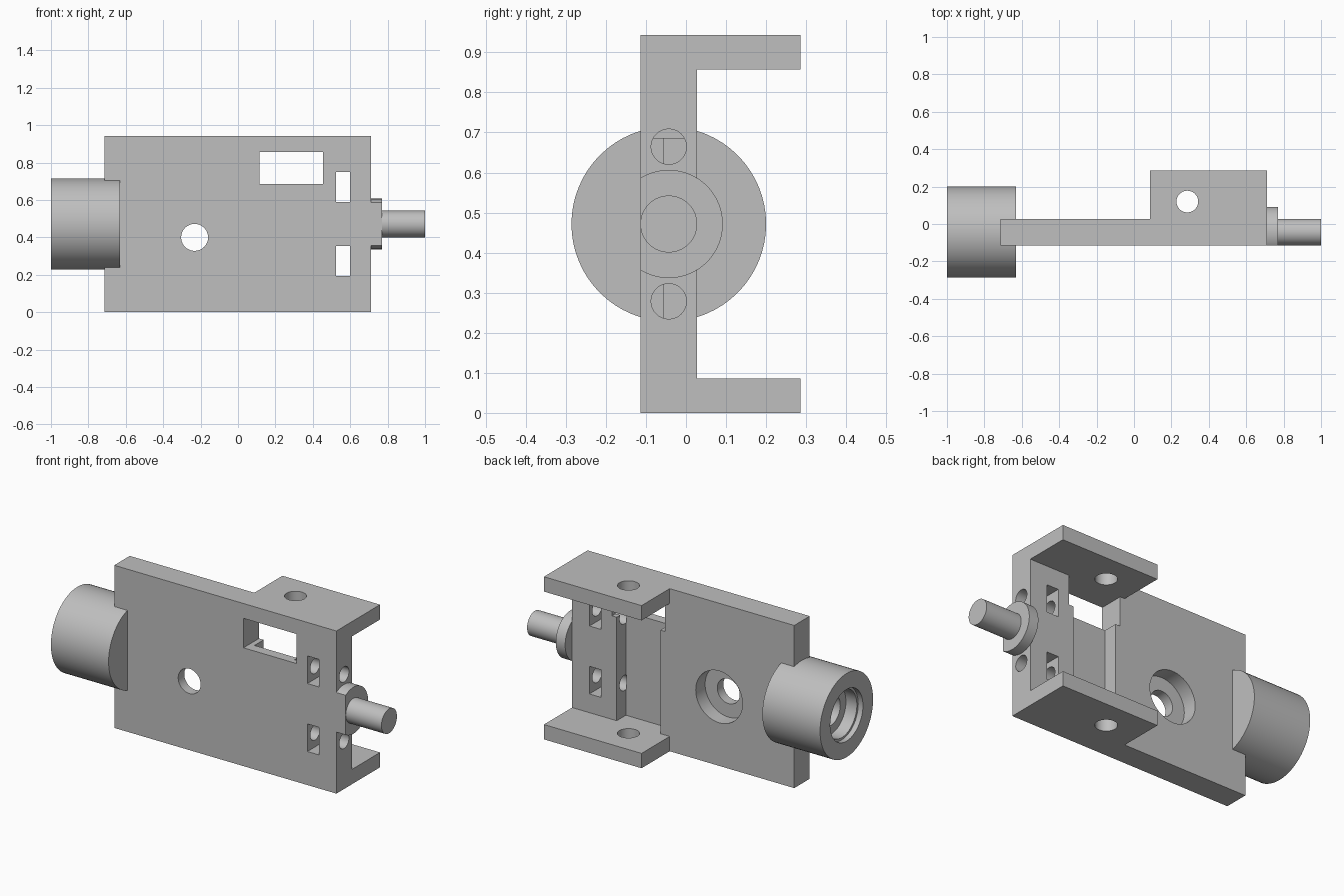
import bpy, bmesh, math
from mathutils import Matrix, Vector

default = bpy.data.objects.get("Cube")
if default:
    bpy.data.objects.remove(default, do_unlink=True)

grey = bpy.data.materials.new("plain grey")
grey.use_nodes = True
COLOUR = (0.52, 0.52, 0.52, 1)
grey.diffuse_color = COLOUR
grey.node_tree.nodes["Principled BSDF"].inputs["Base Color"].default_value = COLOUR

AXIS_Y, AXIS_Z = -0.043, 0.4715      # centre line of the shaft and housing
FRONT, BACK, RIM = -0.114, 0.028, 0.286
TOP, LIP = 0.943, 0.086
TURN = {"X": Matrix.Rotation(math.pi / 2, 4, "Y"),
        "Y": Matrix.Rotation(math.pi / 2, 4, "X"),
        "Z": Matrix.Identity(4)}


def finish(bm, name):
    bmesh.ops.recalc_face_normals(bm, faces=bm.faces)
    mesh = bpy.data.meshes.new(name)
    bm.to_mesh(mesh)
    bm.free()
    mesh.materials.append(grey)
    obj = bpy.data.objects.new(name, mesh)
    bpy.context.collection.objects.link(obj)
    return obj


def box(name, x, y, z):
    bm = bmesh.new()
    bmesh.ops.create_cube(bm, size=1)
    for v in bm.verts:
        v.co = [lo + (c + 0.5) * (hi - lo) for c, (lo, hi) in zip(v.co, (x, y, z))]
    return finish(bm, name)


def rod(name, axis, centre, radius, length):
    bm = bmesh.new()
    bmesh.ops.create_cone(bm, cap_ends=True, segments=64, radius1=radius,
                          radius2=radius, depth=length,
                          matrix=Matrix.Translation(centre) @ TURN[axis])
    return finish(bm, name)


def lathe(name, profile):
    """Revolve (x, radius) points around the shaft line."""
    bm = bmesh.new()
    verts = [bm.verts.new((x, AXIS_Y + r, AXIS_Z)) for x, r in profile]
    edges = [bm.edges.new(pair) for pair in zip(verts, verts[1:])]
    bmesh.ops.spin(bm, geom=verts + edges, cent=(0, AXIS_Y, AXIS_Z), axis=(1, 0, 0),
                   angle=math.tau, steps=64)
    bmesh.ops.remove_doubles(bm, verts=bm.verts, dist=1e-5)
    return finish(bm, name)


def combine(target, tool, operation):
    mod = target.modifiers.new("combine", "BOOLEAN")
    mod.operation, mod.solver, mod.object = operation, "EXACT", tool
    bpy.context.view_layer.objects.active = target
    bpy.ops.object.modifier_apply(modifier=mod.name)
    bpy.data.objects.remove(tool, do_unlink=True)


def smooth(obj):
    bpy.ops.object.select_all(action="DESELECT")
    obj.select_set(True)
    bpy.context.view_layer.objects.active = obj
    bpy.ops.object.shade_smooth_by_angle(angle=math.radians(30))


# Main plate with top and bottom flanges
body = box("bracket_body", (-0.714, 0.711), (FRONT, BACK), (0, TOP))
for z in ((0, LIP), (TOP - LIP, TOP)):
    combine(body, box("flange", (0.085, 0.711), (FRONT, RIM), z), "UNION")

cutters = [
    # Window through the plate and the pocket below it
    box("window", (0.115, 0.455), (-0.2, 0.2), (0.686, TOP - LIP)),
    box("pocket", (0.145, 0.425), (-0.056, 0.2), (LIP, 0.75)),
    # Counterbored mounting hole
    rod("mount_hole", "Y", (-0.232, 0, 0.4), 0.072, 0.5),
    rod("counterbore", "Y", (-0.232, 0.07, 0.4), 0.15, 0.256),
    # Vertical hole through both flanges
    rod("flange_hole", "Z", (0.285, 0.12, 0.47), 0.058, 1.2),
]
# Nut slots with a screw hole from the end face into each
for side in (-1, 1):
    z = AXIS_Z + side * 0.193
    cutters.append(rod("screw_hole", "X", (0.61, AXIS_Y, z), 0.044, 0.38))
    z = AXIS_Z + side * 0.197
    cutters.append(box("nut_slot", (0.525, 0.6), (-0.2, 0.2), (z - 0.08, z + 0.08)))
for cutter in cutters:
    combine(body, cutter, "DIFFERENCE")

# Round socket housing with a stepped bore
housing = lathe("socket_housing", [
    (-0.63, 0), (-0.63, 0.243), (-1, 0.243), (-1, 0.15), (-0.97, 0.15),
    (-0.97, 0.137), (-0.9, 0.137), (-0.9, 0.085), (-0.73, 0.085), (-0.73, 0)])

# Shoulder disc, trimmed flush with the plate front
shoulder = rod("shaft_shoulder", "X", (0.741, AXIS_Y, AXIS_Z), 0.135, 0.06)
combine(shoulder, box("trim", (0.5, 0.9), (-0.5, FRONT), (0, 1)), "DIFFERENCE")

# Shaft pin
pin = rod("shaft_pin", "X", (0.88, AXIS_Y, AXIS_Z), 0.071, 0.24)

for part in (body, housing, shoulder, pin):
    smooth(part)
